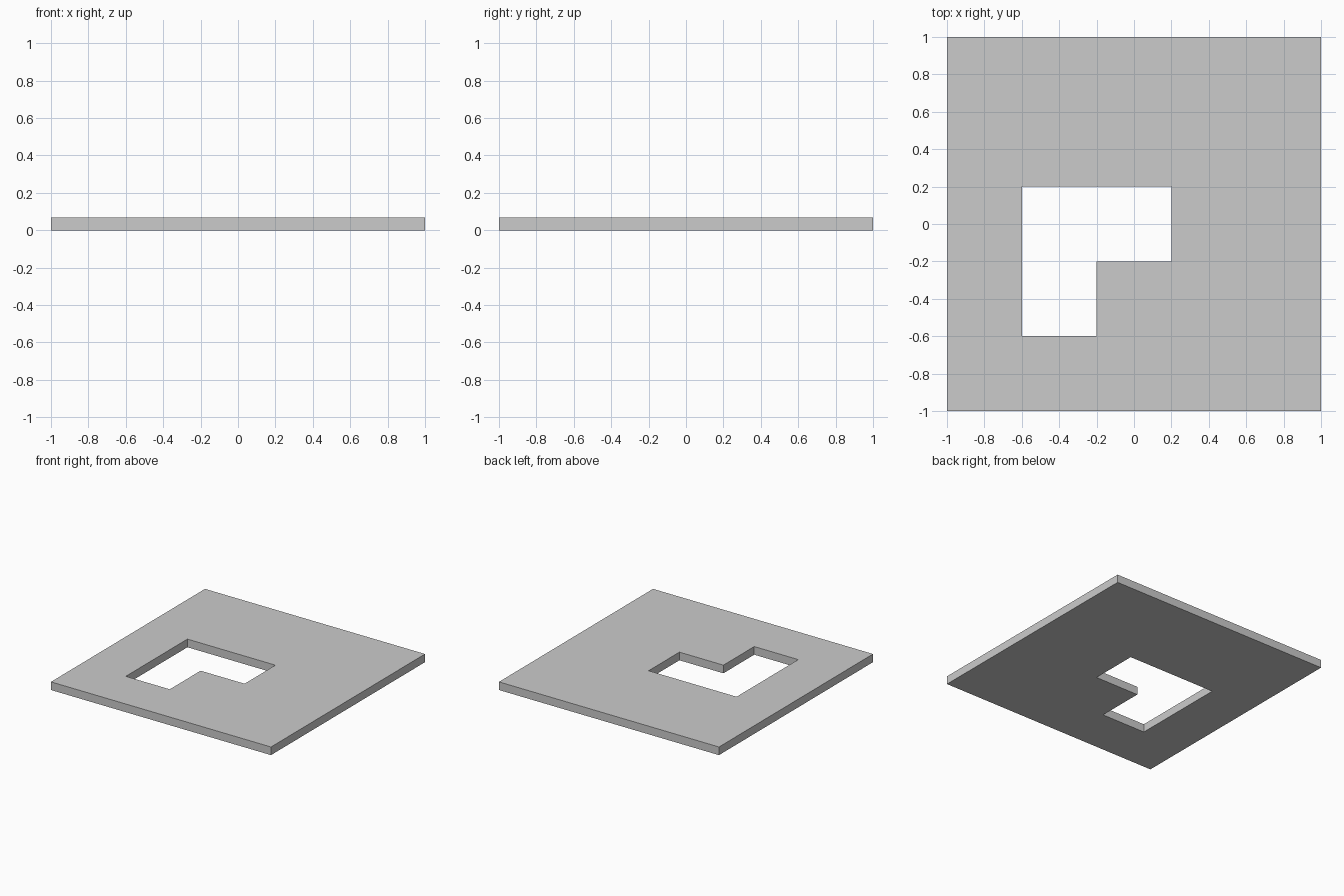
import bpy
import bmesh

if "Cube" in bpy.data.objects:
    bpy.data.objects.remove(bpy.data.objects["Cube"])

CELLS = 5                                # tile is a 5 x 5 grid of cells
SIZE = 2.0
THICKNESS = 0.067
HOLE = {(1, 1), (1, 2), (2, 2)}          # L-shaped opening (column, row)

step = SIZE / CELLS
bm = bmesh.new()

# Flat bottom: grid of cells, skipping the opening
verts = [[bm.verts.new((-SIZE / 2 + i * step, -SIZE / 2 + j * step, 0))
          for j in range(CELLS + 1)] for i in range(CELLS + 1)]
for i in range(CELLS):
    for j in range(CELLS):
        if (i, j) not in HOLE:
            bm.faces.new((verts[i][j], verts[i + 1][j],
                          verts[i + 1][j + 1], verts[i][j + 1]))

# Raise to full thickness, keeping the bottom
result = bmesh.ops.extrude_face_region(bm, geom=bm.faces[:], use_keep_orig=True)
top = [g for g in result["geom"] if isinstance(g, bmesh.types.BMVert)]
bmesh.ops.translate(bm, verts=top, vec=(0, 0, THICKNESS))
bmesh.ops.recalc_face_normals(bm, faces=bm.faces[:])

mesh = bpy.data.meshes.new("floor_plate")
bm.to_mesh(mesh)
bm.free()
plate = bpy.data.objects.new("floor_plate", mesh)
bpy.context.collection.objects.link(plate)
